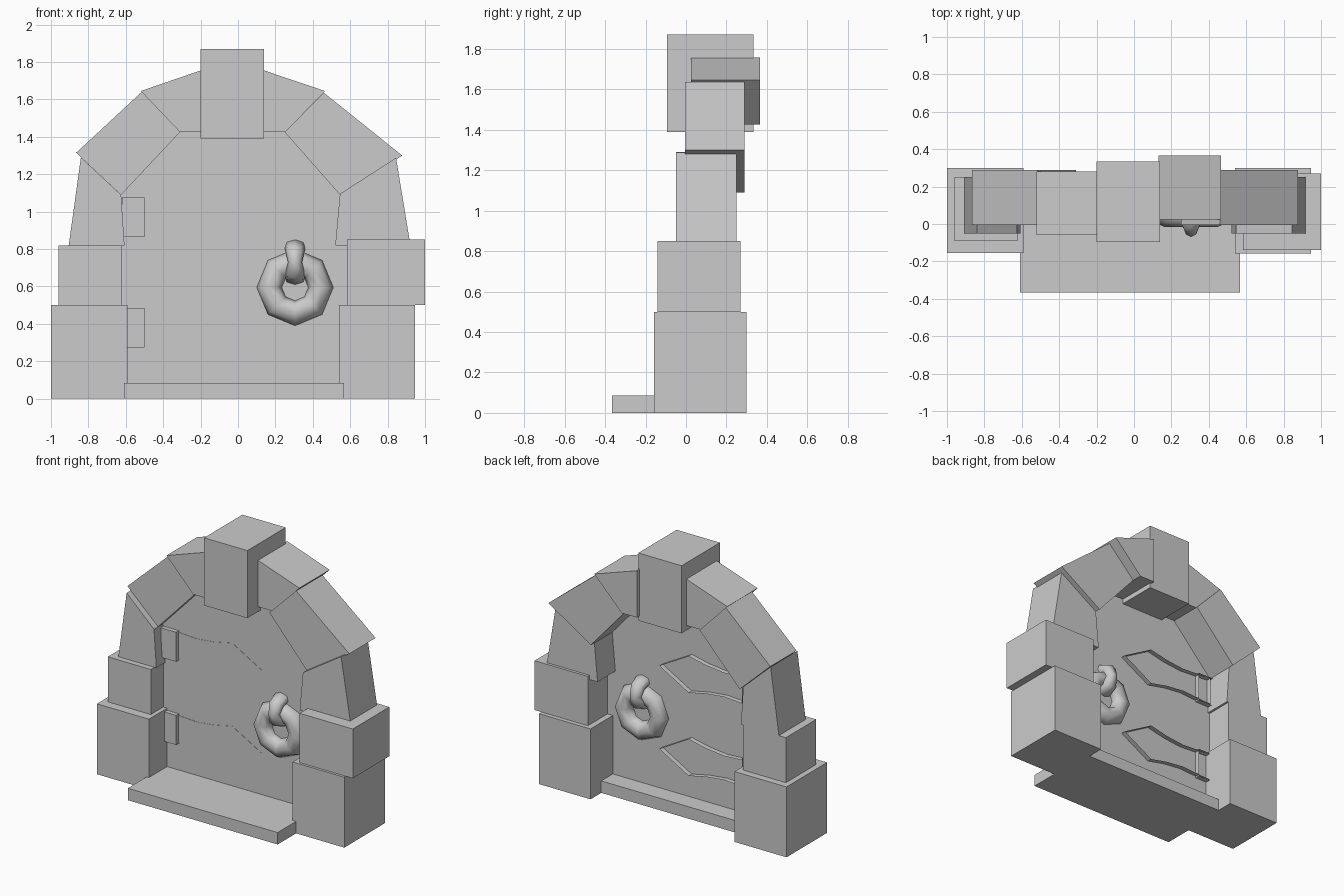
import bpy, bmesh
from math import radians

if "Cube" in bpy.data.objects:
    bpy.data.objects.remove(bpy.data.objects["Cube"])


def prism(name, pts, y0, y1, open_back=False):
    """Extrude an x-z outline from y0 (front) to y1 (back)."""
    bm = bmesh.new()
    front = [bm.verts.new((x, y0, z)) for x, z in pts]
    back = [bm.verts.new((x, y1, z)) for x, z in pts]
    bm.faces.new(front)
    if not open_back:
        bm.faces.new(back[::-1])
    n = len(pts)
    for i in range(n):
        j = (i + 1) % n
        bm.faces.new((front[i], back[i], back[j], front[j]))
    bmesh.ops.recalc_face_normals(bm, faces=bm.faces)
    me = bpy.data.meshes.new(name)
    bm.to_mesh(me)
    bm.free()
    ob = bpy.data.objects.new(name, me)
    bpy.context.collection.objects.link(ob)
    return ob


def rect(x0, x1, z0, z1):
    return [(x0, z0), (x1, z0), (x1, z1), (x0, z1)]


# Stone arch: outline, front y, back y
stones = {
    "left_base_stone": (rect(-1, -.592, 0, .5), -.155, .30),
    "left_middle_stone": (rect(-.96, -.622, .5, .82), -.09, .25),
    "left_upper_stone": ([(-.905, .82), (-.607, .82), (-.625, 1.09), (-.84, 1.29)], -.05, .25),
    "left_arch_stone": ([(-.625, 1.09), (-.31, 1.425), (-.515, 1.64), (-.865, 1.315)], -.005, .29),
    "left_top_stone": ([(-.31, 1.425), (-.19, 1.425), (-.19, 1.758), (-.52, 1.645)], -.06, .28),
    "keystone": (rect(-.2, .14, 1.39, 1.87), -.095, .335),
    "right_top_stone": ([(.13, 1.425), (.25, 1.425), (.465, 1.645), (.13, 1.758)], .025, .365),
    "right_arch_stone": ([(.25, 1.425), (.545, 1.09), (.878, 1.30), (.46, 1.635)], -.005, .29),
    "right_upper_stone": ([(.52, .82), (.922, .82), (.845, 1.288), (.545, 1.095)], -.05, .25),
    "right_middle_stone": (rect(.582, 1, .5, .85), -.14, .27),
    "right_base_stone": (rect(.54, .946, 0, .5), -.158, .30),
    "doorstep": (rect(-.61, .567, 0, .085), -.365, .18),
}
for name, (pts, y0, y1) in stones.items():
    prism(name, pts, y0, y1)

# Thin door panel filling the arch
bm = bmesh.new()
outline = [(-.66, .04), (.62, .04), (.62, 1.12), (.3, 1.48), (-.36, 1.48), (-.66, 1.14)]
bm.faces.new([bm.verts.new((x, .05, z)) for x, z in outline])
me = bpy.data.meshes.new("door_panel")
bm.to_mesh(me)
bm.free()
bpy.context.collection.objects.link(bpy.data.objects.new("door_panel", me))

# Strap hinges, open at the back
half = [(-.6, .1), (-.36, .085), (-.22, .1), (-.08, .13)]
for label, zc in (("lower", .38), ("upper", .97)):
    pts = [(x, zc - h) for x, h in half] + [(.15, zc)] + [(x, zc + h) for x, h in half[::-1]]
    prism(label + "_hinge_strap", pts, .048, .085, open_back=True)
    prism(label + "_hinge_knuckle", rect(-.62, -.5, zc - .105, zc + .105), .02, .085, open_back=True)


# Ring pull and the loop that holds it
def torus(name, loc, rot, major, minor):
    bpy.ops.mesh.primitive_torus_add(location=loc, rotation=rot, major_segments=8,
                                     minor_segments=8, major_radius=major, minor_radius=minor)
    ob = bpy.context.object
    ob.name = name
    bpy.ops.object.shade_smooth()
    return ob


torus("door_ring", (.305, .05, .595), (radians(90), 0, 0), .138, .067)
loop = torus("ring_loop", (.305, .05, .73), (0, radians(90), 0), .073, .047)
for v in loop.data.vertices:
    v.co.z *= .8 + 5 * abs(v.co.x)
